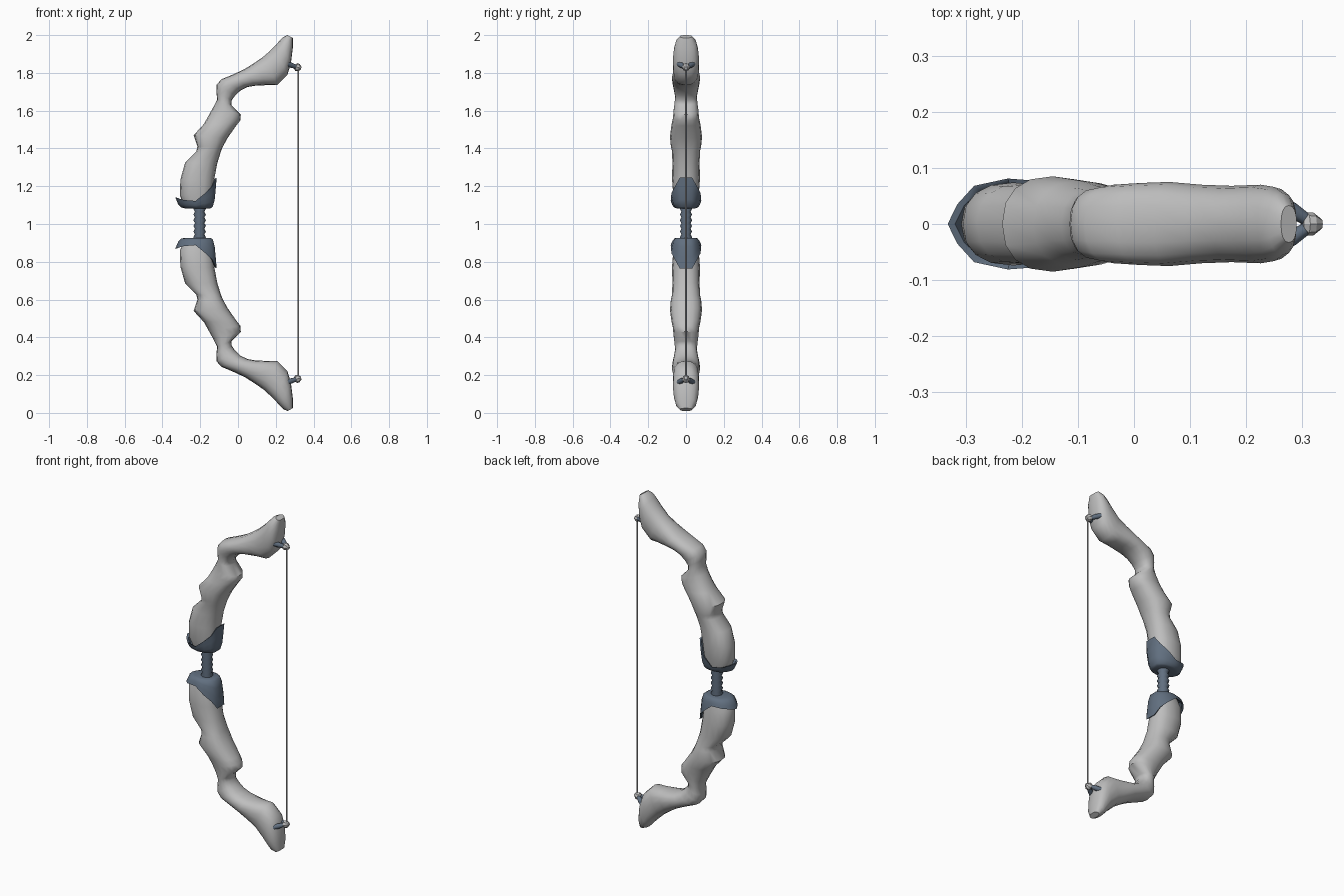
import bpy, bmesh, math
from mathutils import Vector

if "Cube" in bpy.data.objects:
    bpy.data.objects.remove(bpy.data.objects["Cube"])

MID = 1.005  # height of the mirror plane between the two limbs


def material(name, rgb):
    m = bpy.data.materials.new(name)
    m.diffuse_color = (*rgb, 1)
    m.use_nodes = True
    m.node_tree.nodes["Principled BSDF"].inputs["Base Color"].default_value = m.diffuse_color
    return m


BONE = material("pale grey", (0.52, 0.52, 0.52))
STEEL = material("slate blue", (0.12, 0.16, 0.215))


def loft(name, rings, mat, angle=40, mirror=True):
    """Skin a list of equal-length point rings, cap both ends, mirror in z."""
    bm = bmesh.new()
    vr = [[bm.verts.new(p) for p in r] for r in rings]
    n = len(vr[0])
    for a, b in zip(vr, vr[1:]):
        for i in range(n):
            j = (i + 1) % n
            bm.faces.new((a[i], a[j], b[j], b[i]))
    bm.faces.new(vr[0][::-1])
    bm.faces.new(vr[-1])
    bmesh.ops.recalc_face_normals(bm, faces=bm.faces[:])
    if mirror:
        dup = bmesh.ops.duplicate(bm, geom=bm.verts[:] + bm.edges[:] + bm.faces[:])["geom"]
        for v in dup:
            if isinstance(v, bmesh.types.BMVert):
                v.co.z = 2 * MID - v.co.z
        bmesh.ops.reverse_faces(bm, faces=[f for f in dup if isinstance(f, bmesh.types.BMFace)])
    me = bpy.data.meshes.new(name)
    bm.to_mesh(me)
    bm.free()
    ob = bpy.data.objects.new(name, me)
    bpy.context.collection.objects.link(ob)
    me.materials.append(mat)
    bpy.ops.object.select_all(action='DESELECT')
    bpy.context.view_layer.objects.active = ob
    ob.select_set(True)
    bpy.ops.object.shade_smooth_by_angle(angle=math.radians(angle))
    return ob


def section(ox, oz, ix, iz, w, n=16):
    """Rounded cross-section between an outer and an inner edge point."""
    o, i = Vector((ox, 0, oz)), Vector((ix, 0, iz))
    mid, half = (o + i) / 2, (i - o) / 2
    soft = lambda t: math.copysign(abs(t) ** 0.85, t)
    ring = []
    for k in range(n):
        a = 2 * math.pi * k / n
        ring.append(mid + half * soft(math.cos(a)) + Vector((0, w * soft(math.sin(a)), 0)))
    return ring


def tube(a, b, profile, n=10):
    """Rings along a line; profile holds (fraction, radius)."""
    a, b = Vector(a), Vector(b)
    q = (b - a).to_track_quat('Z', 'Y')
    return [[a.lerp(b, t) + q @ Vector((r * math.cos(2 * math.pi * k / n),
                                        r * math.sin(2 * math.pi * k / n), 0))
             for k in range(n)] for t, r in profile]


# limbs: outer x, outer z, inner x, inner z, half width
LIMB = [
    (-.285, 1.10, -.14, 1.10, .055),
    (-.308, 1.15, -.132, 1.17, .068),
    (-.305, 1.235, -.125, 1.24, .074),
    (-.28, 1.325, -.11, 1.32, .072),
    (-.22, 1.385, -.09, 1.385, .074),
    (-.215, 1.41, -.08, 1.41, .080),
    (-.235, 1.47, -.055, 1.455, .085),
    (-.18, 1.53, -.01, 1.52, .077),
    (-.155, 1.575, .012, 1.548, .069),
    (-.13, 1.62, .015, 1.58, .066),
    (-.11, 1.66, -.035, 1.63, .060),
    (-.115, 1.70, -.033, 1.655, .058),
    (-.113, 1.738, -.015, 1.68, .064),
    (-.088, 1.766, .015, 1.708, .070),
    (-.03, 1.79, .05, 1.725, .073),
    (.035, 1.82, .09, 1.732, .075),
    (.09, 1.855, .15, 1.735, .070),
    (.14, 1.89, .207, 1.735, .068),
    (.19, 1.937, .262, 1.79, .070),
    (.22, 1.97, .28, 1.85, .066),
    (.24, 1.99, .29, 1.93, .055),
    (.262, 2.0, .29, 1.985, .033),
]
loft("limbs", [section(*s) for s in LIMB], BONE, 50)

# collars: flared cups with a tall flat tongue on the string side
HALF_RIM = [(-.113, .033, 1.245), (-.135, .058, 1.20), (-.172, .077, 1.165), (-.225, .081, 1.122),
            (-.285, .068, 1.127), (-.315, .035, 1.135)]
RIM = HALF_RIM + [(-.332, 0, 1.142)] + [(x, -y, z) for x, y, z in reversed(HALF_RIM)]
CX = -.20


def rim_ring(scale, z=None, drop=0):
    return [(CX + (x - CX) * scale, y * scale, (h - drop) if z is None else z) for x, y, h in RIM]


def blend(z, scale, t):
    """Ring part of the way from the cup base up to the rim."""
    return [(CX + (x - CX) * scale, y * scale, z + (h - z) * t) for x, y, h in RIM]


loft("collars", [rim_ring(.62, 1.083), blend(1.086, .76, .03), blend(1.09, .88, .25),
                 blend(1.09, .94, .6), rim_ring(1), rim_ring(.9, drop=.004),
                 blend(1.09, .8, .3)], STEEL, 45)

# ridged grip rod
N = 6
grip = [(k / (2 * N), .033 if k % 2 else .025) for k in range(2 * N + 1)]
loft("grip", tube((-.203, 0, .915), (-.203, 0, 1.095), grip, 14), STEEL, 60, False)

# forked pegs that hold the string
for side, label in ((1, "back"), (-1, "front")):
    loft(label + "_pegs", tube((.25, side * .045, 1.852), (.314, side * .004, 1.829),
                               [(0, .013), (.5, .014), (1, .010)]), STEEL)

# string nocks and string
loft("nocks", tube((.300, 0, 1.834), (.334, 0, 1.824),
                   [(0, .012), (.25, .021), (.6, .020), (1, .009)], 8), BONE, 30)
loft("string", tube((.32, 0, 2 * MID - 1.828), (.32, 0, 1.828), [(0, .004), (1, .004)], 8), BONE, 50, False)
